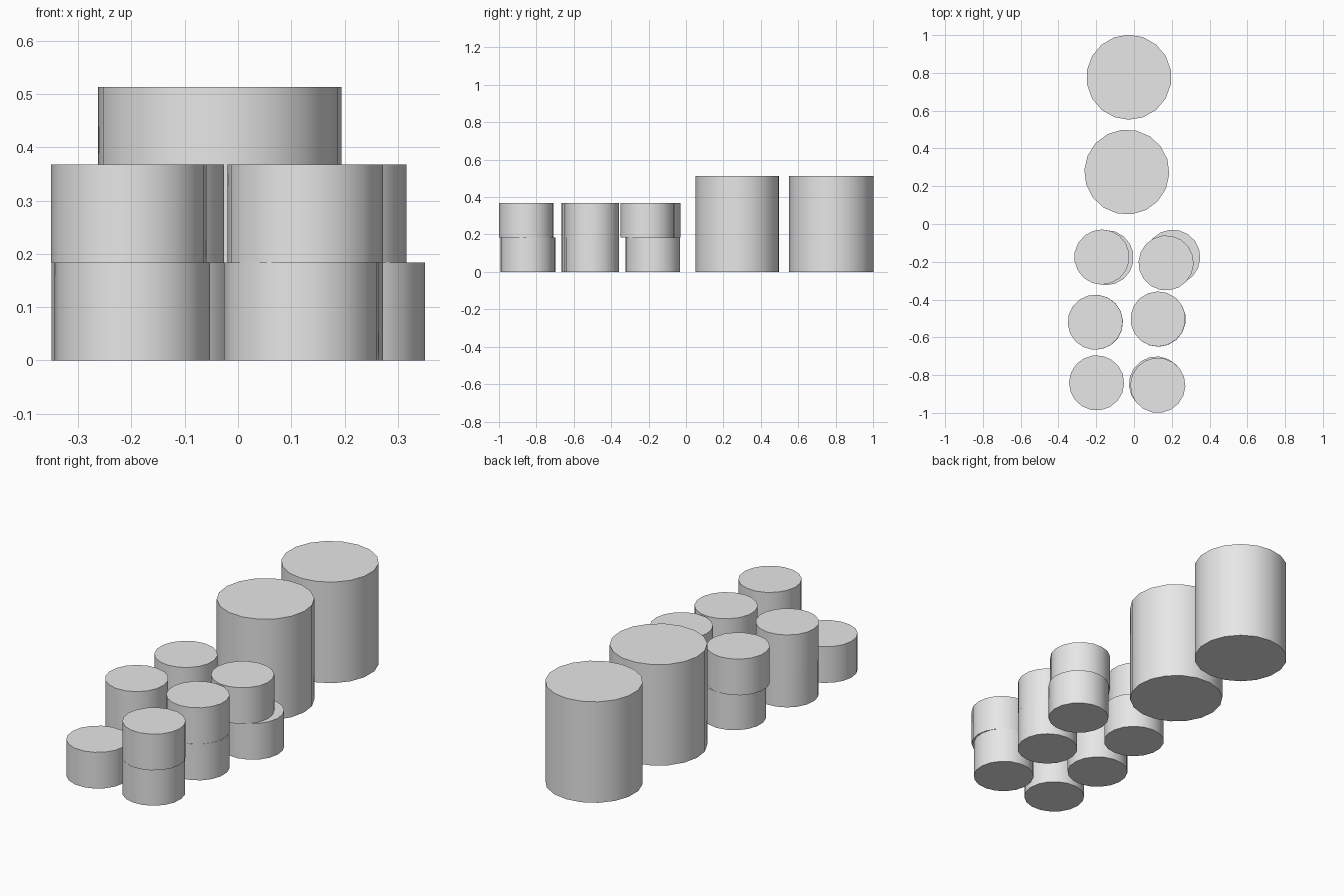
import bpy
import math

cube = bpy.data.objects.get("Cube")
if cube:
    bpy.data.objects.remove(cube, do_unlink=True)

# One plain grey for everything
grey = bpy.data.materials.new("light grey")
grey.use_nodes = True
color = (0.8, 0.8, 0.8, 1)
grey.diffuse_color = color
grey.node_tree.nodes["Principled BSDF"].inputs["Base Color"].default_value = color

SIDES = 18
SMALL_R, SMALL_H = 0.146, 0.184
LARGE_R, LARGE_H = 0.225, 0.513


def drum(name, x, y, base, radius, height, turn=0):
    """Upright capped cylinder with smooth sides, standing at height base."""
    bpy.ops.mesh.primitive_cylinder_add(
        vertices=SIDES, radius=radius, depth=height,
        location=(x, y, base + height / 2), rotation=(0, 0, math.radians(turn)))
    obj = bpy.context.object
    obj.name = name
    obj.data.materials.append(grey)
    bpy.ops.object.shade_smooth_by_angle(angle=math.radians(40))
    return obj


# Two tall drums at the back
drum("large_drum_back", -0.027, 0.777, 0, LARGE_R, LARGE_H)
drum("large_drum_front", -0.038, 0.275, 0, LARGE_R, LARGE_H, 7)

# Small drums on the ground
lower = {
    "back_right": (-0.148, -0.178),
    "back_left": (0.205, -0.176),
    "middle_right": (-0.204, -0.520),
    "middle_left": (0.128, -0.504),
    "front_right": (-0.198, -0.841),
    "front_left": (0.119, -0.847),
}
for i, (place, (x, y)) in enumerate(lower.items()):
    drum("lower_drum_" + place, x, y, 0, SMALL_R, SMALL_H, i * 7)

# Small drums stacked on top, slightly shifted
upper = {
    "back_right": (-0.170, -0.175),
    "back_left": (0.170, -0.206),
    "middle_right": (-0.205, -0.520),
    "middle_left": (0.127, -0.503),
    "front_left": (0.126, -0.854),
}
for i, (place, (x, y)) in enumerate(upper.items()):
    drum("upper_drum_" + place, x, y, SMALL_H, SMALL_R, SMALL_H, i * 7)
